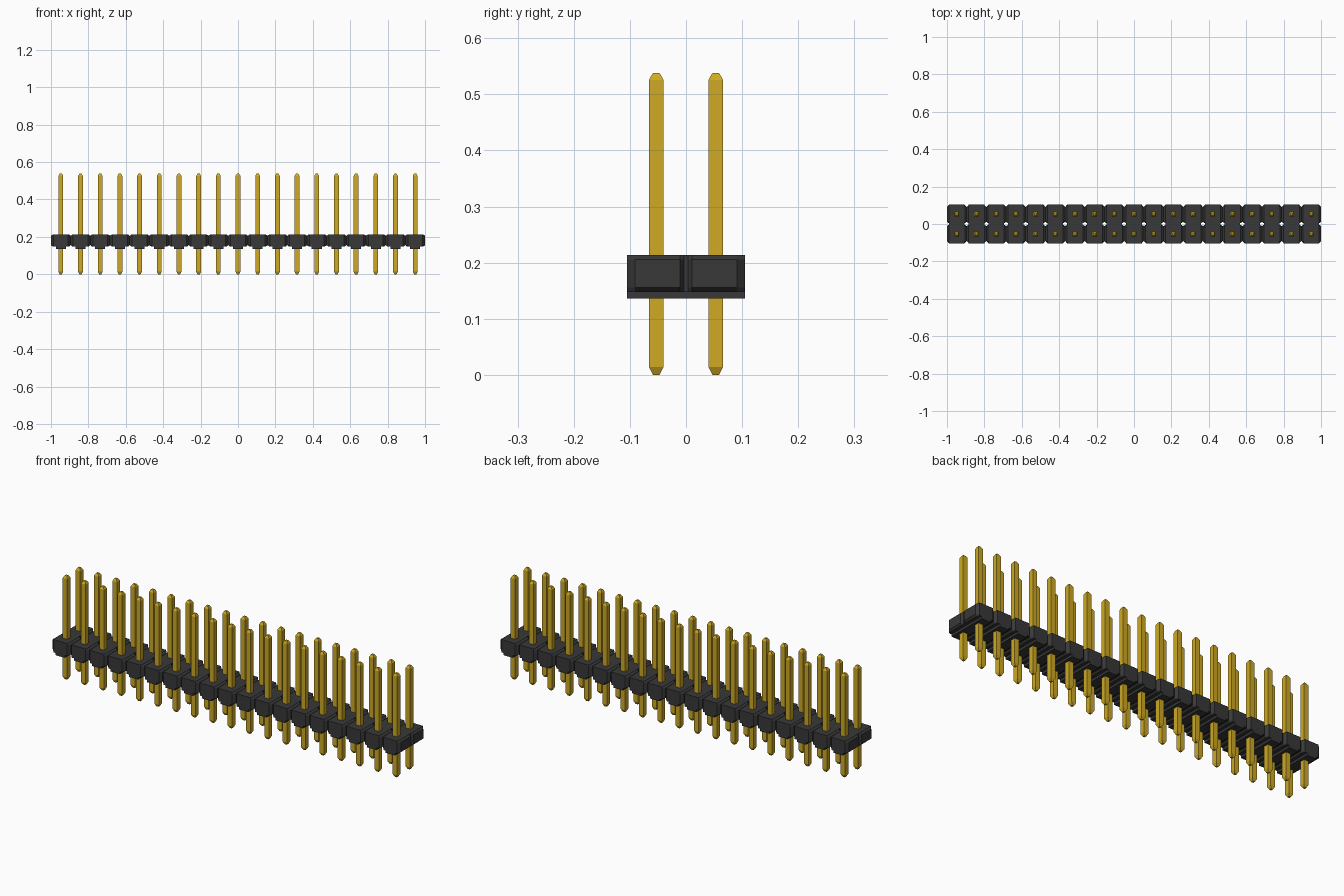
import bpy
import bmesh

COLUMNS = 19
PITCH = 2 / COLUMNS
ROW_Y = 0.053
HALF_X = PITCH / 2
HALF_Y = 0.105

if "Cube" in bpy.data.objects:
    bpy.data.objects.remove(bpy.data.objects["Cube"])


def make_material(name, color):
    mat = bpy.data.materials.new(name)
    mat.use_nodes = True
    mat.diffuse_color = color
    mat.node_tree.nodes["Principled BSDF"].inputs["Base Color"].default_value = color
    return mat


def loft(bm, rings):
    """Join stacked rings of equal point count and cap both ends."""
    loops = [[bm.verts.new(p) for p in ring] for ring in rings]
    for low, high in zip(loops, loops[1:]):
        for i in range(len(low)):
            j = (i + 1) % len(low)
            bm.faces.new((low[i], low[j], high[j], high[i]))
    bm.faces.new(loops[0][::-1])
    bm.faces.new(loops[-1])


def rectangle(x, y, half_x, half_y, z):
    return [(x + sx * half_x, y + sy * half_y, z)
            for sx, sy in ((-1, -1), (1, -1), (1, 1), (-1, 1))]


def housing_ring(x, z, inset):
    """Plan outline of one column: two chamfered cells meeting at a waist."""
    wide, narrow, waist = HALF_X - inset, HALF_X - 0.013, HALF_X - 0.011
    side = [(narrow, -HALF_Y), (wide, -0.091), (wide, -0.011), (waist, -0.004),
            (waist, 0.004), (wide, 0.011), (wide, 0.091), (narrow, HALF_Y)]
    outline = side + [(-px, -py) for px, py in side]
    return [(x + px, py, z) for px, py in outline]


def finish(bm, name, mat):
    bmesh.ops.recalc_face_normals(bm, faces=bm.faces)
    mesh = bpy.data.meshes.new(name)
    bm.to_mesh(mesh)
    bm.free()
    mesh.materials.append(mat)
    obj = bpy.data.objects.new(name, mesh)
    bpy.context.collection.objects.link(obj)


black = make_material("black plastic", (0.04, 0.04, 0.04, 1))
gold = make_material("gold metal", (0.62, 0.40, 0.018, 1))

housing, feet, pins = bmesh.new(), bmesh.new(), bmesh.new()
for column in range(COLUMNS):
    x = (column + 0.5) * PITCH - 1

    # Housing segment with bevelled ends
    loft(housing, [housing_ring(x, z, inset) for z, inset in
                   ((0.148, 0.01), (0.156, 0), (0.206, 0), (0.214, 0.01))])

    # Standoff bar under the segment
    loft(feet, [rectangle(x, 0, 0.027, HALF_Y, z) for z in (0.136, 0.15)])

    # Square pins with tapered tips
    for y in (-ROW_Y, ROW_Y):
        loft(pins, [rectangle(x, y, half, half, z) for z, half in
                    ((0, 0.006), (0.014, 0.013), (0.526, 0.013), (0.538, 0.006))])

finish(housing, "housing", black)
finish(feet, "standoff_bars", black)
finish(pins, "pins", gold)
